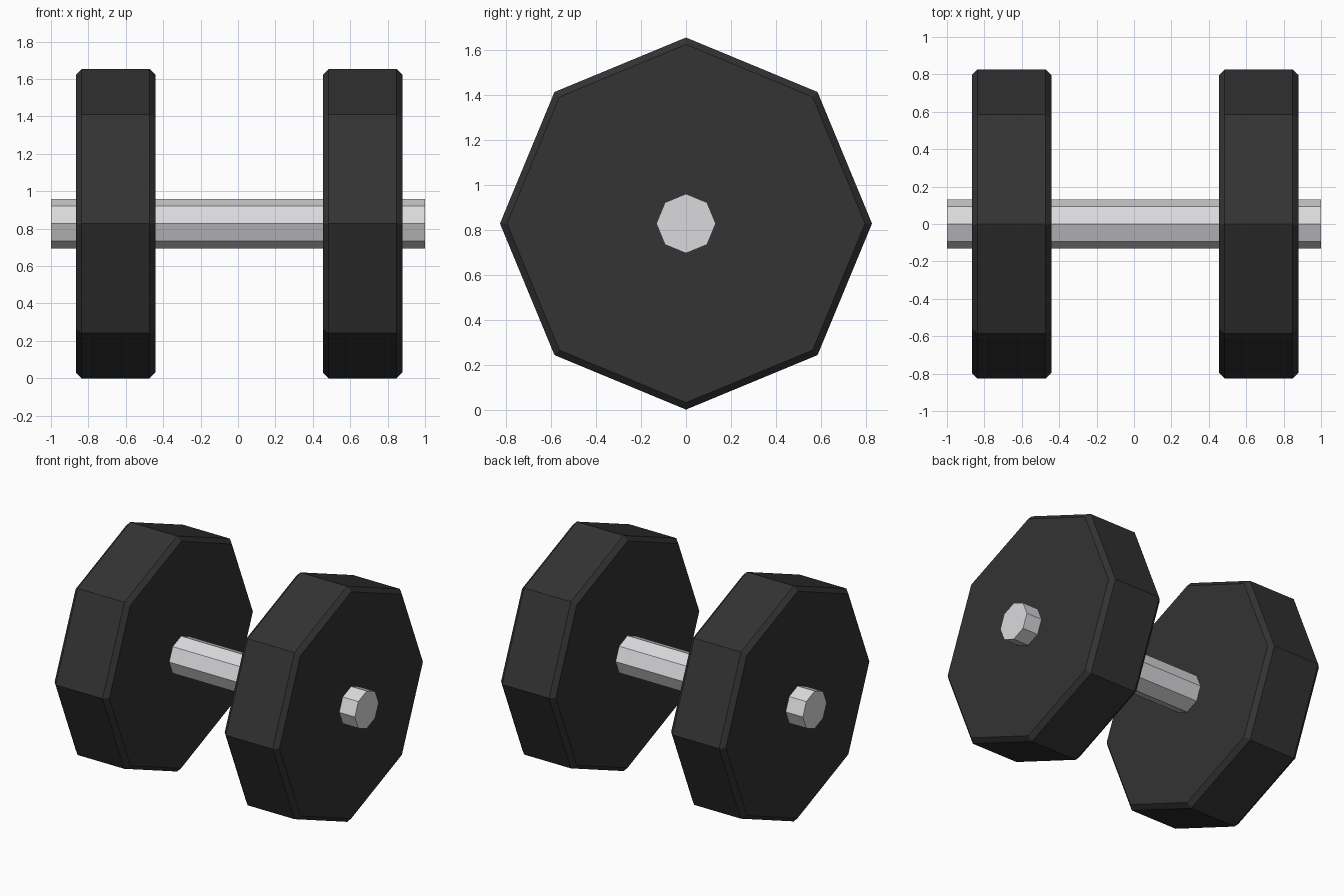
import bpy, bmesh, math
from mathutils import Matrix

if "Cube" in bpy.data.objects:
    bpy.data.objects.remove(bpy.data.objects["Cube"])

CENTRE_Z = 0.827


def material(name, rgb):
    m = bpy.data.materials.new(name)
    m.diffuse_color = (*rgb, 1)
    m.use_nodes = True
    m.node_tree.nodes["Principled BSDF"].inputs["Base Color"].default_value = m.diffuse_color
    return m


def octagon_prism(name, x0, x1, radius, mat, chamfer=0.0):
    """Eight-sided prism along x with a corner pointing up."""
    bm = bmesh.new()
    rings = [(x0, radius), (x1, radius)]
    if chamfer:
        rings = [(x0, radius - chamfer), (x0 + chamfer, radius),
                 (x1 - chamfer, radius), (x1, radius - chamfer)]
    loops = [[bm.verts.new((x, r * math.sin(i * math.pi / 4), r * math.cos(i * math.pi / 4)))
              for i in range(8)] for x, r in rings]
    for a, b in zip(loops, loops[1:]):
        for i in range(8):
            j = (i + 1) % 8
            bm.faces.new((a[i], a[j], b[j], b[i]))
    bm.faces.new(loops[0])
    bm.faces.new(loops[-1])
    bmesh.ops.recalc_face_normals(bm, faces=bm.faces[:])
    mesh = bpy.data.meshes.new(name)
    bm.to_mesh(mesh)
    bm.free()
    mesh.materials.append(mat)
    obj = bpy.data.objects.new(name, mesh)
    obj.location.z = CENTRE_Z
    bpy.context.collection.objects.link(obj)
    return obj


black = material("black rubber", (0.033, 0.033, 0.033))
steel = material("light steel", (0.70, 0.70, 0.72))

# Handle bar running through both weights
octagon_prism("handle_bar", -1.0, 1.0, 0.132, steel)

# Chamfered weights
for name, x0 in (("left_weight", -0.867), ("right_weight", 0.454)):
    octagon_prism(name, x0, x0 + 0.425, 0.827, black, 0.031)
